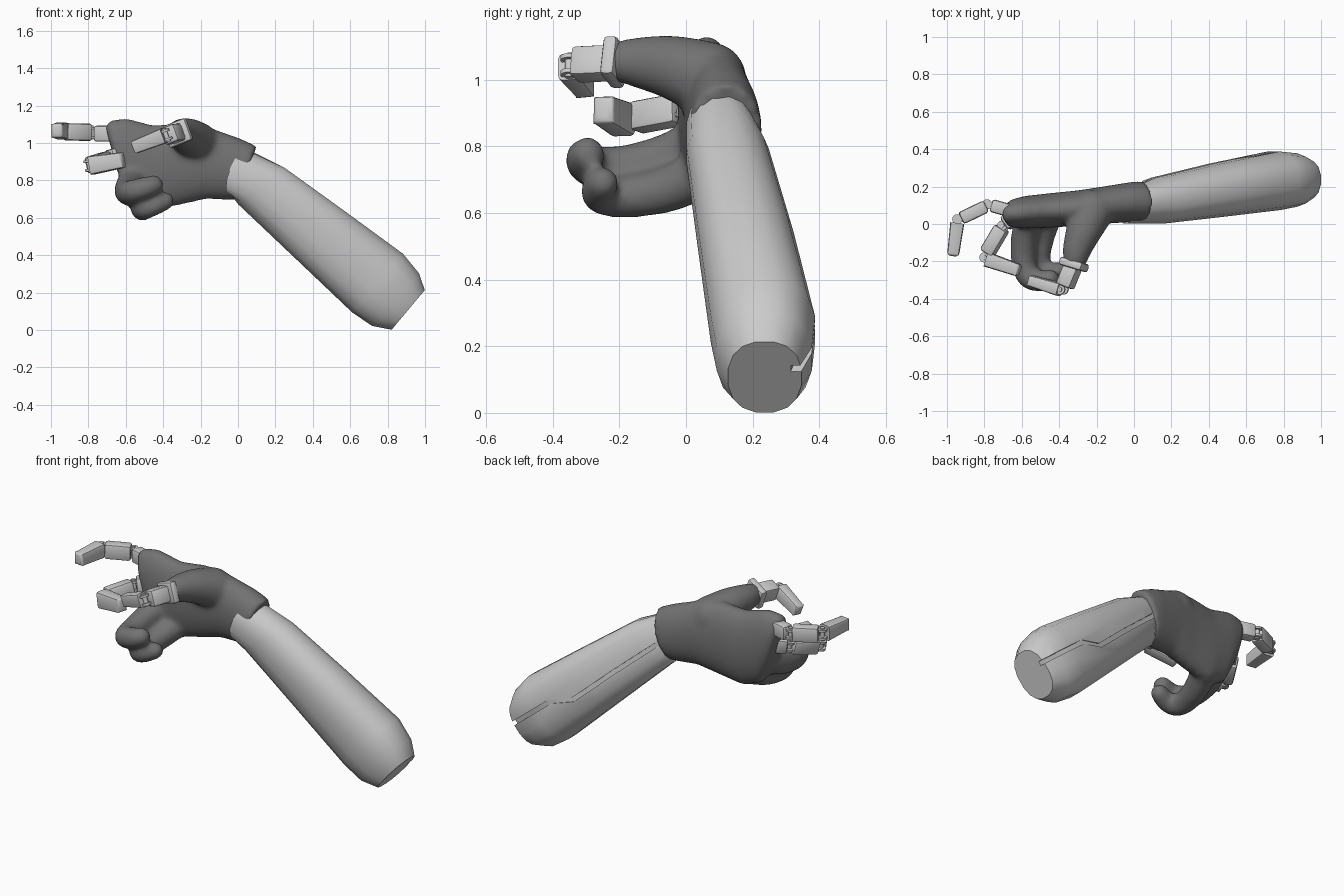
import bpy, bmesh, math
from mathutils import Vector, Matrix

if "Cube" in bpy.data.objects:
    bpy.data.objects.remove(bpy.data.objects["Cube"])

dark = bpy.data.materials.new("dark_glove")
dark.diffuse_color = (0.17, 0.17, 0.17, 1)
dark.use_nodes = True
dark.node_tree.nodes["Principled BSDF"].inputs["Base Color"].default_value = dark.diffuse_color


def finish(bm, name, angle=35):
    bmesh.ops.recalc_face_normals(bm, faces=bm.faces)
    me = bpy.data.meshes.new(name)
    bm.to_mesh(me)
    bm.free()
    ob = bpy.data.objects.new(name, me)
    bpy.context.collection.objects.link(ob)
    smooth(ob, angle)
    return ob


def activate(ob):
    bpy.ops.object.select_all(action='DESELECT')
    ob.select_set(True)
    bpy.context.view_layer.objects.active = ob


def smooth(ob, angle):
    activate(ob)
    bpy.ops.object.shade_smooth_by_angle(angle=math.radians(angle))


def spow(v, p):
    return math.copysign(abs(v) ** p, v)


def loft(bm, sections, n=16, power=0.85, jag=0.0):
    """Sections: bottom x,z, top x,z, y min, y max."""
    rings = []
    for i, (bx, bz, tx, tz, y0, y1) in enumerate(sections):
        ring = []
        for k in range(n):
            a = 2 * math.pi * (k + 0.5) / n
            c, s = spow(math.cos(a), power), spow(math.sin(a), power)
            shift = -jag * max(0, -s) if i == 0 else 0
            ring.append(bm.verts.new(((bx + tx) / 2 + c * (tx - bx) / 2 + shift,
                                      (y0 + y1) / 2 + s * (y1 - y0) / 2,
                                      (bz + tz) / 2 + c * (tz - bz) / 2)))
        rings.append(ring)
    for a, b in zip(rings, rings[1:]):
        for k in range(n):
            bm.faces.new((a[k], a[(k + 1) % n], b[(k + 1) % n], b[k]))
    bm.faces.new(rings[0])
    bm.faces.new(rings[-1][::-1])


def sausage(bm, pts, r0, r1):
    """Chain of spheres along a smooth path, fused later by the remesh."""
    P = [Vector(p) for p in pts]
    P = [2 * P[0] - P[1]] + P + [2 * P[-1] - P[-2]]
    steps, total = 9, (len(P) - 3) * 9
    for i in range(1, len(P) - 2):
        a, b, c, d = P[i - 1:i + 3]
        for j in range(steps + (i == len(P) - 3)):
            t = j / steps
            p = 0.5 * (2 * b + (c - a) * t + (2 * a - 5 * b + 4 * c - d) * t * t
                       + (3 * b - a - 3 * c + d) * t ** 3)
            r = r0 + (r1 - r0) * ((i - 1) * steps + j) / total
            bmesh.ops.create_uvsphere(bm, u_segments=16, v_segments=10, radius=r,
                                      matrix=Matrix.Translation(p))


def frame(origin, along, up):
    x = Vector(along).normalized()
    y = Vector(up).cross(x).normalized()
    z = x.cross(y)
    m = Matrix((x, y, z)).transposed().to_4x4()
    m.translation = origin
    return m


def segment(name, p, q, w, h, up=(0, 0, 1), tip=False, bevel=0.014):
    """Bevelled metal finger block from p to q; tips taper and round off."""
    p, q = Vector(p), Vector(q)
    bm = bmesh.new()
    bmesh.ops.create_cube(bm, size=1)
    bmesh.ops.scale(bm, vec=((q - p).length, w, h), verts=bm.verts)
    if tip:
        end = [e for e in bm.edges if all(v.co.x > 0 for v in e.verts)]
        for v in bm.verts:
            if v.co.x > 0:
                v.co.y *= 0.85
                v.co.z *= 0.85
        bmesh.ops.bevel(bm, geom=end, offset=0.02, segments=3, profile=0.5, affect='EDGES')
        rest = [e for e in bm.edges if e.calc_length() > 0.06 and
                abs(e.verts[0].co.x - e.verts[1].co.x) > 0.05]
        bmesh.ops.bevel(bm, geom=rest, offset=bevel, segments=2, profile=0.5, affect='EDGES')
    else:
        bmesh.ops.bevel(bm, geom=bm.edges[:], offset=bevel, segments=2, profile=0.5,
                        affect='EDGES')
    bm.transform(frame((p + q) / 2, q - p, up))
    return finish(bm, name)


def hinge(name, p, up=(0, 0, 1)):
    """Two lug discs on a pin."""
    rot = Vector((0, 0, 1)).rotation_difference(Vector(up)).to_matrix().to_4x4()
    bm = bmesh.new()
    for z, r, d in ((-0.024, 0.027, 0.013), (0.024, 0.027, 0.013), (0, 0.013, 0.075)):
        bmesh.ops.create_cone(bm, cap_ends=True, segments=16, radius1=r, radius2=r, depth=d,
                              matrix=Matrix.Translation(p) @ rot @ Matrix.Translation((0, 0, z)))
    return finish(bm, name)


# Forearm shell
bm = bmesh.new()
loft(bm, [(-0.02, 0.72, 0.06, 0.965, 0.0, 0.2),
          (0.0, 0.67, 0.25, 0.87, 0.0, 0.25),
          (0.3, 0.385, 0.57, 0.64, 0.035, 0.325),
          (0.61, 0.09, 0.885, 0.41, 0.072, 0.39),
          (0.715, 0.02, 0.97, 0.305, 0.09, 0.38),
          (0.82, 0.0, 1.0, 0.215, 0.125, 0.348)], jag=0.07)
forearm = finish(bm, "forearm")

# Stepped seam cut along the back of the forearm
seam = [(1.05, 0.02, 0.32), (0.93, 0.135, 0.315), (0.80, 0.24, 0.36), (0.67, 0.345, 0.365),
        (0.53, 0.385, 0.34), (0.30, 0.59, 0.28), (0.125, 0.74, 0.225), (-0.1, 0.93, 0.19)]
bm = bmesh.new()
prev = None
for x, z, y in seam:
    ring = [bm.verts.new((x + s * 0.008, yy, z + s * 0.009))
            for s, yy in ((-1, y), (1, y), (1, 0.6), (-1, 0.6))]
    if prev:
        for k in range(4):
            bm.faces.new((prev[k], prev[(k + 1) % 4], ring[(k + 1) % 4], ring[k]))
    else:
        bm.faces.new(ring)
    prev = ring
bm.faces.new(prev[::-1])
cutter = finish(bm, "seam_cutter")
cutter.hide_render = True
mod = forearm.modifiers.new("seam", 'BOOLEAN')
mod.operation, mod.object, mod.solver = 'DIFFERENCE', cutter, 'EXACT'
activate(forearm)
bpy.ops.object.modifier_apply(modifier="seam")
bpy.data.objects.remove(cutter)
smooth(forearm, 35)

# Gloved hand: palm, thumb base and two curled fingers fused into one skin
bm = bmesh.new()
loft(bm, [(0.0, 0.695, 0.10, 0.985, 0.01, 0.23),
          (-0.03, 0.695, 0.0, 1.03, 0.01, 0.225),
          (-0.17, 0.70, -0.17, 1.09, 0.0, 0.20),
          (-0.3, 0.67, -0.3, 1.11, -0.01, 0.18),
          (-0.45, 0.64, -0.45, 1.095, -0.02, 0.165),
          (-0.57, 0.68, -0.60, 1.135, -0.025, 0.15),
          (-0.63, 0.80, -0.69, 1.12, -0.02, 0.13),
          (-0.645, 0.85, -0.71, 1.09, 0.01, 0.10)], n=24, power=0.95)
sausage(bm, [(-0.22, 0.07, 1.0), (-0.265, -0.03, 1.035), (-0.30, -0.12, 1.05),
             (-0.315, -0.19, 1.055)], 0.115, 0.064)
sausage(bm, [(-0.55, 0.06, 0.82), (-0.585, -0.06, 0.765), (-0.59, -0.19, 0.735),
             (-0.565, -0.28, 0.74), (-0.50, -0.305, 0.76), (-0.45, -0.295, 0.775)], 0.078, 0.054)
sausage(bm, [(-0.45, 0.06, 0.72), (-0.49, -0.06, 0.67), (-0.51, -0.17, 0.65),
             (-0.50, -0.24, 0.65), (-0.45, -0.262, 0.665), (-0.39, -0.25, 0.69)], 0.075, 0.05)
glove = finish(bm, "gloved_hand")
remesh = glove.modifiers.new("fuse", 'REMESH')
remesh.mode, remesh.voxel_size = 'VOXEL', 0.014
soft = glove.modifiers.new("soften", 'SMOOTH')
soft.factor, soft.iterations = 0.5, 12
activate(glove)
for m in ("fuse", "soften"):
    bpy.ops.object.modifier_apply(modifier=m)
bpy.ops.object.shade_smooth()
glove.data.materials.clear()
glove.data.materials.append(dark)

# Mechanical index finger
segment("index_base", (-0.66, 0.07, 1.05), (-0.765, 0.10, 1.05), 0.07, 0.085)
hinge("index_hinge_1", (-0.785, 0.105, 1.055))
segment("index_middle", (-0.79, 0.095, 1.057), (-0.925, 0.03, 1.06), 0.07, 0.092)
hinge("index_hinge_2", (-0.945, 0.025, 1.065))
segment("index_tip", (-0.945, 0.005, 1.065), (-0.968, -0.172, 1.065), 0.075, 0.09, tip=True)

# Mechanical middle finger
up = (-0.2, 0.05, 1)
segment("middle_base", (-0.62, 0.05, 0.93), (-0.69, 0.0, 0.92), 0.08, 0.09, up)
hinge("middle_hinge_1", (-0.70, -0.01, 0.915), up)
segment("middle_middle", (-0.705, -0.02, 0.91), (-0.785, -0.155, 0.885), 0.078, 0.09, up)
hinge("middle_hinge_2", (-0.795, -0.18, 0.88), up)
segment("middle_tip", (-0.785, -0.19, 0.88), (-0.61, -0.25, 0.91), 0.08, 0.1, up, tip=True)

# Mechanical thumb with cuff
up = (-0.37, 0, 0.93)
segment("thumb_cuff", (-0.315, -0.195, 1.053), (-0.328, -0.238, 1.053), 0.135, 0.125, up)
segment("thumb_base", (-0.325, -0.225, 1.05), (-0.37, -0.335, 1.045), 0.085, 0.095, up)
hinge("thumb_hinge", (-0.385, -0.35, 1.042), up)
segment("thumb_tip", (-0.395, -0.35, 1.04), (-0.56, -0.30, 0.975), 0.07, 0.085, up, tip=True)
